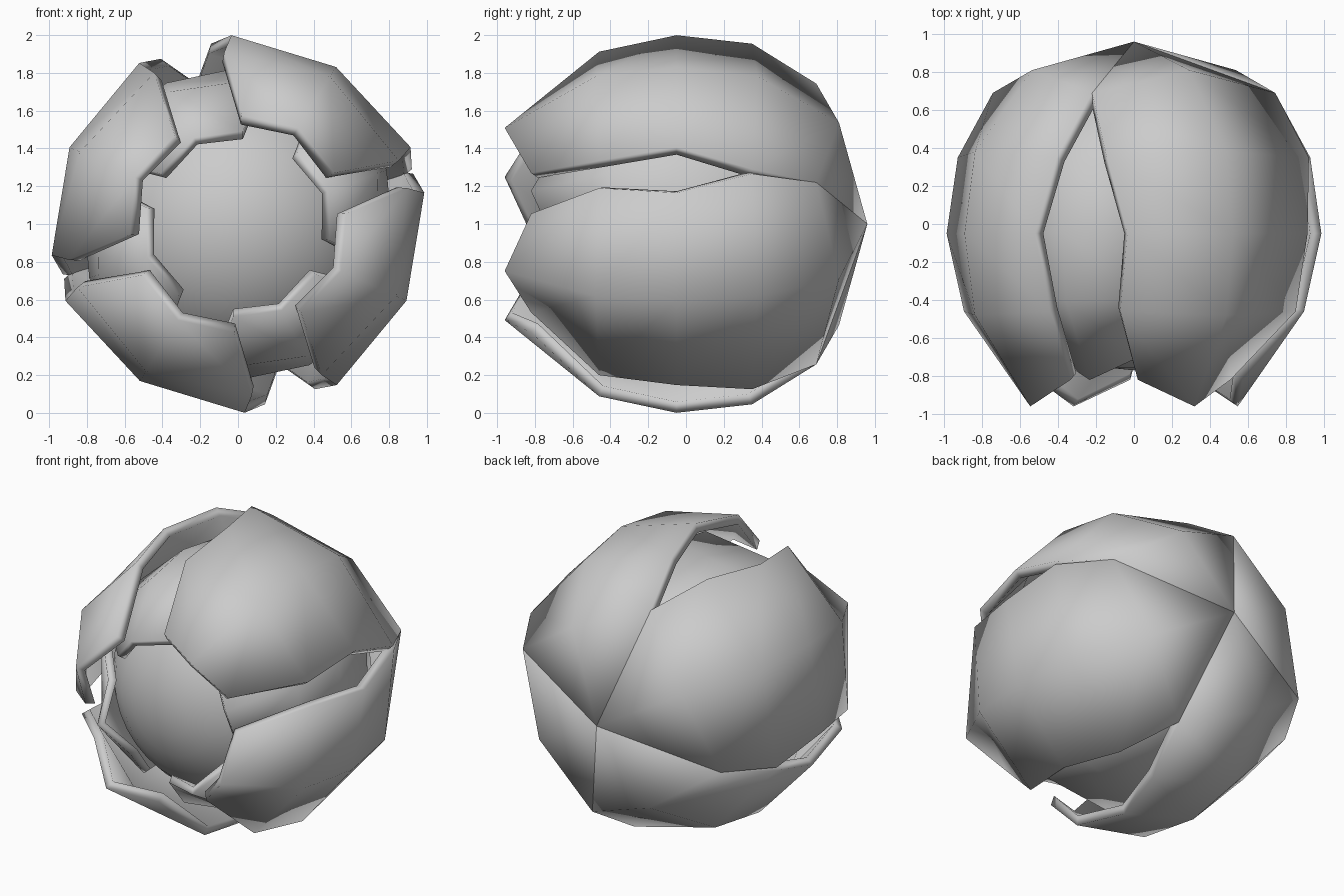
import bpy, math

if "Cube" in bpy.data.objects:
    bpy.data.objects.remove(bpy.data.objects["Cube"])

# stations from back to front: edge y, edge radius, middle y, middle radius, half angle
STATIONS = [
    (0.69, 0.775, 0.81, 0.61, 45),
    (0.35, 0.965, 0.38, 0.92, 40.5),
    (-0.05, 1.00, -0.05, 0.98, 34),
    (-0.46, 0.915, -0.48, 0.92, 36.5),
    (-0.82, 0.575, -0.96, 0.60, 30),
]


def point(y, r, deg, scale):
    a = math.radians(deg)
    return (scale * r * math.cos(a), scale * y, 1 + scale * r * math.sin(a))


def petal(name, centre, back_centre, scale):
    """Curved three-column petal running from the back apex to a pointed front."""
    verts, faces = [(0, 0.96 * scale, 1)], []
    for i, (ye, re, ym, rm, half) in enumerate(STATIONS):
        c = back_centre if i == 0 else centre
        verts += [point(ye, re, c + half, scale),
                  point(ym, rm, c, scale),
                  point(ye, re, c - half, scale)]
    for j in (1, 2):
        faces.append((0, j + 1, j))
        for i in range(len(STATIONS) - 1):
            k = 3 * i + j
            faces.append((k, k + 1, k + 4, k + 3))
    mesh = bpy.data.meshes.new(name)
    mesh.from_pydata(verts, [], faces)
    ob = bpy.data.objects.new(name, mesh)
    bpy.context.collection.objects.link(ob)
    bpy.context.view_layer.objects.active = ob
    ob.select_set(True)
    bpy.ops.object.mode_set(mode='EDIT')
    bpy.ops.mesh.select_all(action='SELECT')
    bpy.ops.mesh.normals_make_consistent(inside=False)
    bpy.ops.object.mode_set(mode='OBJECT')
    # make sure the outer side faces away from the core
    f = mesh.polygons[1]
    if f.normal.x * f.center.x + f.normal.y * f.center.y + f.normal.z * (f.center.z - 1) < 0:
        mesh.flip_normals()
    mod = ob.modifiers.new("thickness", 'SOLIDIFY')
    mod.thickness = 0.06 * scale
    mod.offset = -1
    bpy.ops.object.shade_smooth()
    ob.select_set(False)


# outer and inner petals, each pair repeated by a half turn
for turn in (0, 180):
    n = turn // 180 + 1
    petal(f"outer_petal_wide_{n}", 58 + turn, 61.5 + turn, 1.0)
    petal(f"outer_petal_side_{n}", -24.5 + turn, -28.5 + turn, 1.0)
    petal(f"inner_petal_wide_{n}", 117 + turn, 113.5 + turn, 0.855)
    petal(f"inner_petal_side_{n}", 20 + turn, 23.5 + turn, 0.855)

# round core
bpy.ops.mesh.primitive_uv_sphere_add(segments=32, ring_count=16, radius=0.77,
                                     location=(0, 0, 1), rotation=(math.pi / 2, 0, 0))
bpy.context.object.name = "core"
bpy.ops.object.shade_smooth()
